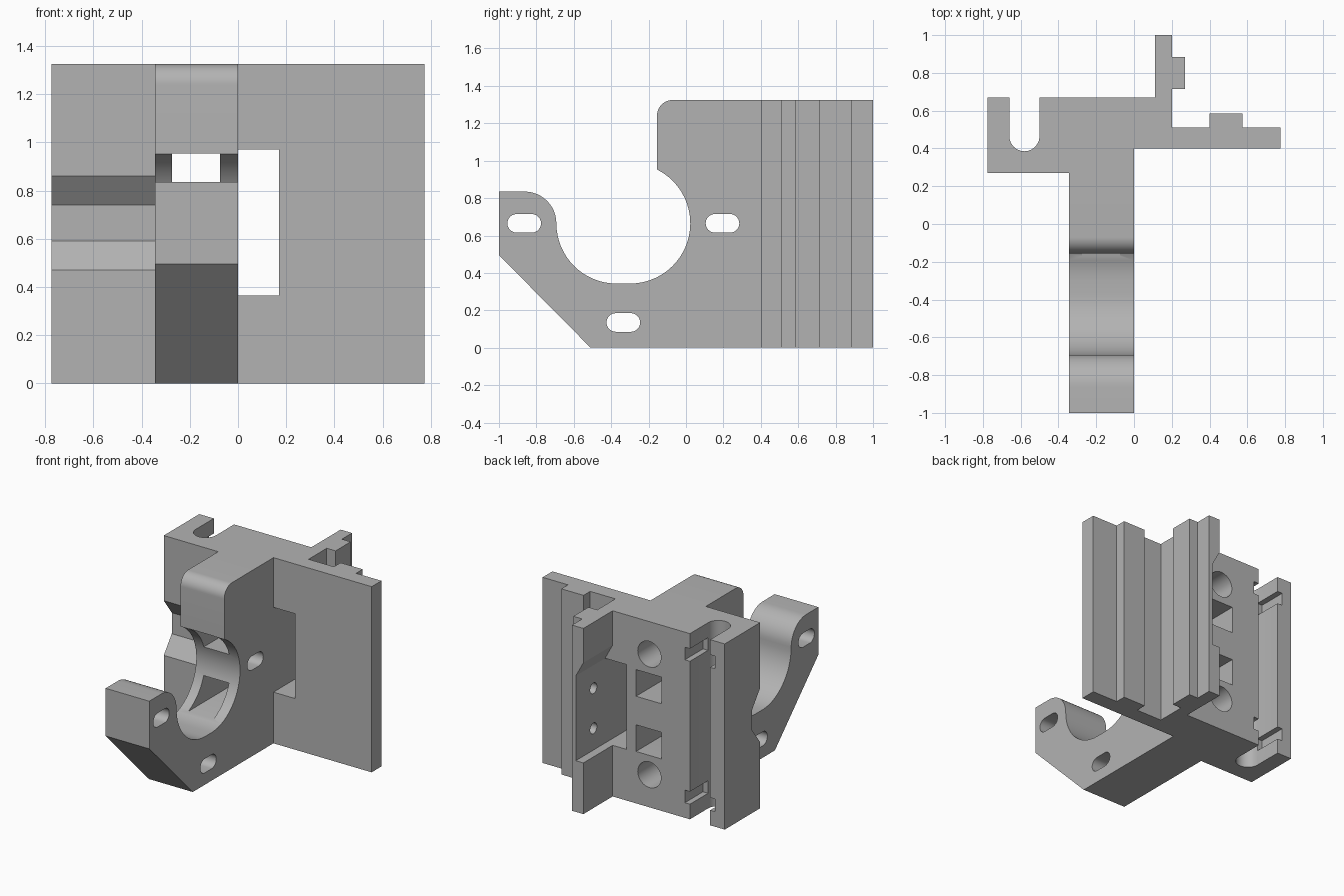
import bpy, bmesh
from math import cos, sin, radians

if "Cube" in bpy.data.objects:
    bpy.data.objects.remove(bpy.data.objects["Cube"], do_unlink=True)

H = 1.325          # full height
MID = H / 2

grey = bpy.data.materials.new("plain grey")
grey.use_nodes = True
grey.diffuse_color = (0.45, 0.45, 0.45, 1)
grey.node_tree.nodes["Principled BSDF"].inputs["Base Color"].default_value = (0.45, 0.45, 0.45, 1)


def arc(cu, cv, r, a0, a1, n=12):
    """Points along a circular arc, angles in degrees."""
    angles = [radians(a0 + (a1 - a0) * i / n) for i in range(n + 1)]
    return [(cu + r * cos(a), cv + r * sin(a)) for a in angles]


def rect(u0, u1, v0, v1):
    return [(u0, v0), (u1, v0), (u1, v1), (u0, v1)]


def slot(cu, cv, half, r):
    return arc(cu + half, cv, r, -90, 90) + arc(cu - half, cv, r, 90, 270)


def disc(cu, cv, r):
    return arc(cu, cv, r, 0, 345, 23)


def prism(name, outline, axis, lo, hi):
    """Extrude a 2D outline along an axis between lo and hi."""
    place = {"x": lambda u, v, w: (w, u, v),
             "y": lambda u, v, w: (u, w, v),
             "z": lambda u, v, w: (u, v, w)}[axis]
    bm = bmesh.new()
    ends = [[bm.verts.new(place(u, v, w)) for u, v in outline] for w in (lo, hi)]
    for end in ends:
        bm.faces.new(end)
    for i in range(len(outline)):
        j = (i + 1) % len(outline)
        bm.faces.new((ends[0][i], ends[0][j], ends[1][j], ends[1][i]))
    bmesh.ops.recalc_face_normals(bm, faces=bm.faces)
    mesh = bpy.data.meshes.new(name)
    bm.to_mesh(mesh)
    bm.free()
    mesh.materials.append(grey)
    obj = bpy.data.objects.new(name, mesh)
    bpy.context.collection.objects.link(obj)
    return obj


def combine(target, other, operation):
    mod = target.modifiers.new(operation.lower(), "BOOLEAN")
    mod.operation, mod.solver, mod.object = operation, "EXACT", other
    bpy.context.view_layer.objects.active = target
    bpy.ops.object.modifier_apply(modifier=mod.name)
    bpy.data.objects.remove(other, do_unlink=True)


def cut(target, outline, axis, lo, hi):
    combine(target, prism("cutter", outline, axis, lo, hi), "DIFFERENCE")


# Mounting body: plate, ribbed wing, ribbed fin and rod channel
body_outline = [(-0.775, 0.27), (0, 0.27), (0, 0.4), (0.775, 0.4), (0.775, 0.51),
                (0.575, 0.51), (0.575, 0.585), (0.4, 0.585), (0.4, 0.51), (0.2, 0.51),
                (0.2, 0.715), (0.27, 0.715), (0.27, 0.885), (0.2, 0.885), (0.2, 1),
                (0.11, 1), (0.11, 0.67), (-0.5, 0.67)]
body_outline += arc(-0.58, 0.465, 0.08, 0, -180)
body_outline += [(-0.66, 0.67), (-0.775, 0.67)]
bracket = prism("mounting_bracket", body_outline, "z", 0, H)

# Cradle arm with its open rounded seat
arm_outline = [(-1, 0.495), (-0.51, 0), (0.3, 0), (0.3, H)]
arm_outline += arc(-0.07, H - 0.085, 0.085, 90, 180)
arm_outline += arc(-0.299, 0.665, 0.322, 63.4, -90, 24)
arm_outline += arc(-0.371, 0.665, 0.322, -90, -180, 16)
arm_outline += arc(-0.863, 0.665, 0.17, 0, 90)[1:] + [(-1, 0.835)]
combine(bracket, prism("cradle_arm", arm_outline, "x", -0.345, 0), "UNION")

# Chamfered clearance groove across the front of the plate
cut(bracket, [(0.2, 0.395), (0.27, 0.47), (0.36, 0.59), (0.36, 0.74), (0.27, 0.86), (0.2, 0.935)],
    "x", -0.9, -0.345)

# Screw slots through the arm
for y, z in ((-0.865, 0.665), (0.195, 0.665), (-0.335, 0.135)):
    cut(bracket, slot(y, z, 0.04, 0.05), "x", -0.4, 0.1)

# Window beside the arm, thinning the fin with a sloped top
cut(bracket, rect(0, 0.17, 0.365, 0.97), "y", 0.3, 1.1)
cut(bracket, [(0.05, 0.9), (0.17, 0.9), (0.17, 0.97), (0.11, 1.08), (0.05, 1.08)],
    "y", 0.67, 1.1)

# Mirrored pairs above and below the middle
for side in (-1, 1):
    # Square tunnels from the back into the seat
    zc = MID + side * 0.197
    cut(bracket, rect(-0.275, -0.075, zc - 0.095, zc + 0.095), "y", -0.3, 0.8)
    # Round blind bores in the back
    cut(bracket, disc(-0.18, MID + side * 0.43, 0.092), "y", 0.25, 0.8)
    # Pilot holes in the fin
    cut(bracket, disc(0.8, MID + side * 0.143, 0.038), "x", 0.14, 0.25)
    # Retaining notches in the rod channel
    zn = MID + side * 0.51
    cut(bracket, rect(-0.70, -0.46, zn - 0.045, zn + 0.045), "y", 0.465, 0.8)

# Smooth curved walls, sharp edges
bpy.ops.object.select_all(action="DESELECT")
bracket.select_set(True)
bpy.context.view_layer.objects.active = bracket
bpy.ops.object.shade_smooth_by_angle(angle=radians(25))
